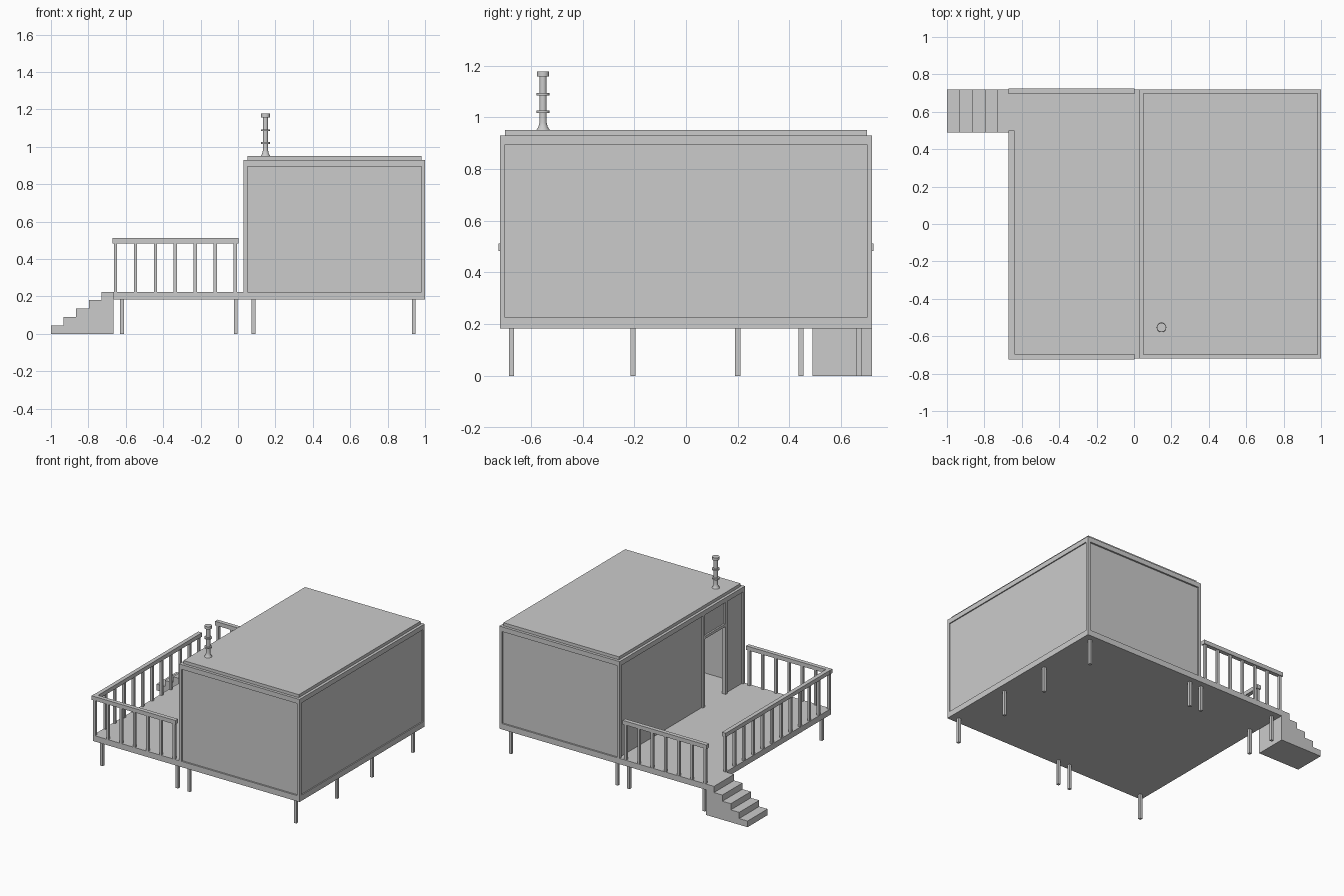
import bpy, bmesh, math

if "Cube" in bpy.data.objects:
    bpy.data.objects.remove(bpy.data.objects["Cube"])


def box(name, x, y, z):
    """Axis-aligned box from (min, max) ranges."""
    return boxes(name, [(x, y, z)])


def boxes(name, ranges):
    """Several boxes joined in one object."""
    bm = bmesh.new()
    for x, y, z in ranges:
        verts = bmesh.ops.create_cube(bm, size=1)["verts"]
        for v in verts:
            for i, (a, b) in enumerate((x, y, z)):
                v.co[i] = (a + b) / 2 + v.co[i] * (b - a)
    mesh = bpy.data.meshes.new(name)
    bm.to_mesh(mesh)
    bm.free()
    obj = bpy.data.objects.new(name, mesh)
    bpy.context.collection.objects.link(obj)
    return obj


def around(c, r):
    return (c - r, c + r)


X0, X1, Y = 0.03, 1.0, 0.72          # cabin footprint
FLOOR, DECK, HEAD, TOP = 0.183, 0.225, 0.895, 0.93
WALL = (DECK, HEAD)
F, IN, T = 0.02, 0.012, 0.012        # frame width, wall recess, wall thickness

# Cabin floor, ceiling and roof
box("cabin_floor", (X0, X1), (-Y, Y), (FLOOR, DECK))
box("cabin_ceiling", (X0, X1), (-Y, Y), (HEAD, TOP))
box("roof_slab", (X0 + 0.02, X1 - 0.02), (-0.70, 0.70), (TOP, 0.952))

# Corner posts framing the recessed walls
boxes("corner_posts", [(x, y, WALL) for x in ((X0, X0 + F), (X1 - F, X1))
                       for y in ((-Y, -Y + F), (Y - F, Y))])
box("right_wall", (X1 - IN - T + 0.004, X1 - IN + 0.004), (-Y + F, Y - F), WALL)
for name, s in (("front_wall", -1), ("back_wall", 1)):
    ys = sorted((s * (Y - IN), s * (Y - IN - T)))
    box(name, (X0 + F, X1 - F), ys, WALL)

# Left wall with door opening, transom and frame
D0, D1, DH = -0.50, -0.26, 0.72
lx = (X0 + IN, X0 + IN + T)
boxes("left_wall", [(lx, (-Y + F, D0 - F), WALL), (lx, (D1 + F, Y - F), WALL)])
box("door_transom_panel", lx, (D0, D1), (DH + F, HEAD))
fx = (X0, X0 + 0.03)
boxes("door_frame", [(fx, (D0 - F, D0), WALL), (fx, (D1, D1 + F), WALL),
                     (fx, (D0, D1), (DH, DH + F))])

# Deck
box("deck", (-0.665, X0), (-Y, Y), (FLOOR, DECK))

# Support legs
leg_spots = [(0.94, y) for y in (-0.675, -0.205, 0.20, 0.67)]
leg_spots += [(x, y) for x in (0.083, -0.012) for y in (-0.675, 0.67)]
leg_spots += [(-0.62, y) for y in (-0.675, 0.445, 0.67)]
for i, (x, y) in enumerate(leg_spots):
    box(f"support_leg_{i + 1}", around(x, 0.01), around(y, 0.01), (0, FLOOR))

# Stairs
for i in range(5):
    box(f"stair_step_{i + 1}", (-1.0 + i * 0.0675, -0.665), (0.49, 0.72),
        (i * 0.045, (i + 1) * 0.045))

# Railings on front, back and left sides
R, POST = (0.483, 0.512), (DECK, 0.485)
for name, s in (("front", -1), ("back", 1)):
    box(name + "_handrail", (-0.672, 0.003), around(s * 0.71, 0.015), R)
    boxes(name + "_balusters", [(around(-0.655 + i * 0.1068, 0.009),
                                 around(s * 0.71, 0.009), POST) for i in range(7)])
box("left_handrail", (-0.67, -0.64), (-0.695, 0.50), R)
boxes("left_balusters", [(around(-0.655, 0.009), around(-0.59 + i * 0.1075, 0.009), POST)
                         for i in range(11) if i * 0.1075 - 0.59 < 0.5])

# Chimney pipe: revolved profile with two collars and a cap
profile = [(0, 0.95), (0.027, 0.95), (0.018, 0.963), (0.014, 0.98), (0.014, 1.016),
           (0.025, 1.016), (0.025, 1.026), (0.014, 1.026), (0.014, 1.084),
           (0.025, 1.084), (0.025, 1.094), (0.014, 1.094), (0.014, 1.158),
           (0.024, 1.158), (0.024, 1.178), (0, 1.178)]
bm = bmesh.new()
pts = [bm.verts.new((r, 0, z)) for r, z in profile]
edges = [bm.edges.new(p) for p in zip(pts, pts[1:])]
bmesh.ops.spin(bm, geom=pts + edges, axis=(0, 0, 1), cent=(0, 0, 0),
               angle=2 * math.pi, steps=24)
bmesh.ops.remove_doubles(bm, verts=bm.verts, dist=1e-5)
bmesh.ops.recalc_face_normals(bm, faces=bm.faces)
mesh = bpy.data.meshes.new("chimney_pipe")
bm.to_mesh(mesh)
bm.free()
chimney = bpy.data.objects.new("chimney_pipe", mesh)
chimney.location = (0.147, -0.553, 0)
bpy.context.collection.objects.link(chimney)
bpy.context.view_layer.objects.active = chimney
chimney.select_set(True)
bpy.ops.object.shade_smooth_by_angle(angle=math.radians(35))
